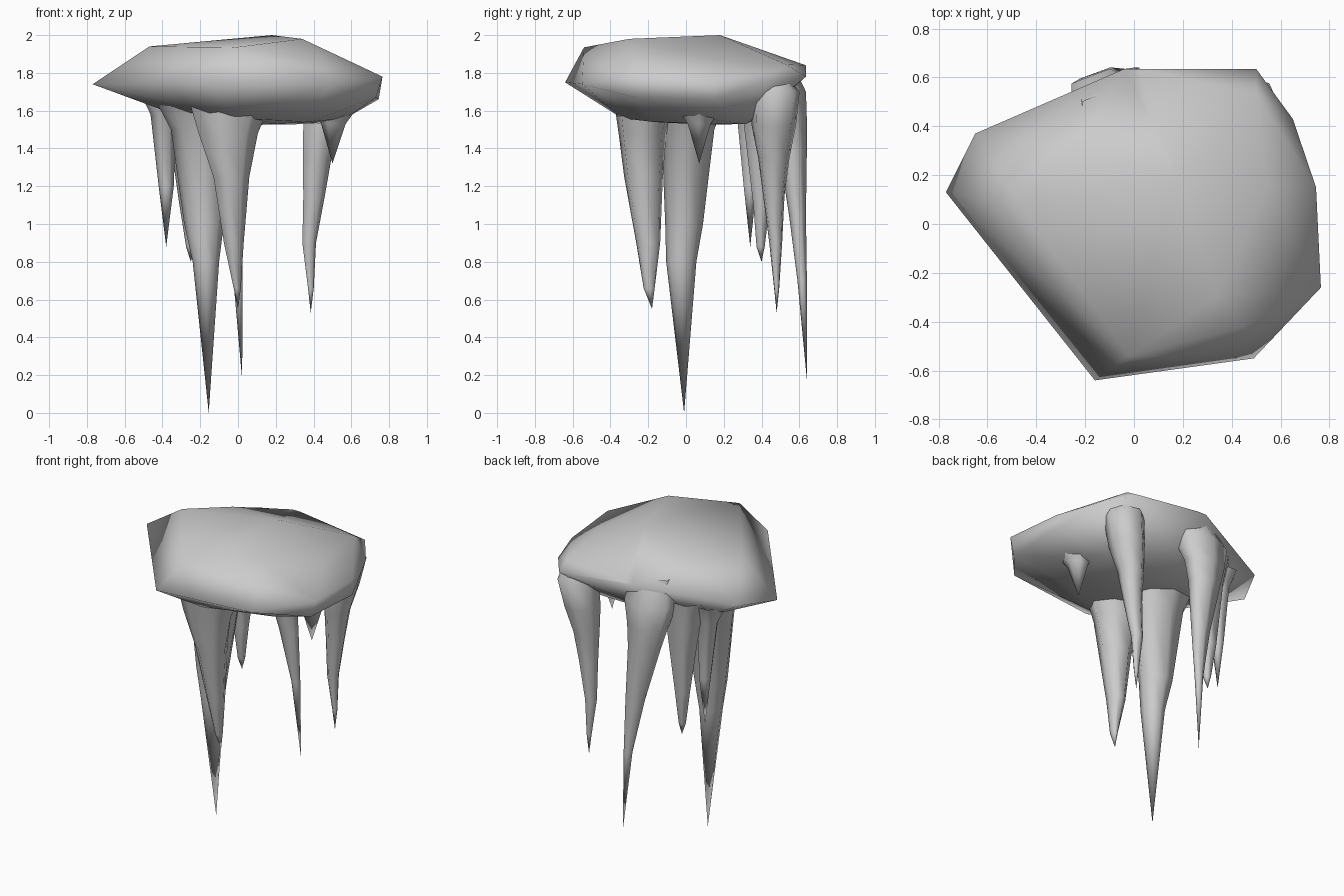
import bpy, bmesh, math


def finish(bm, name):
    bmesh.ops.recalc_face_normals(bm, faces=bm.faces)
    for f in bm.faces:
        f.smooth = True
    me = bpy.data.meshes.new(name)
    bm.to_mesh(me)
    bm.free()
    ob = bpy.data.objects.new(name, me)
    bpy.context.collection.objects.link(ob)
    return ob


def hull(name, pts):
    bm = bmesh.new()
    for p in pts:
        bm.verts.new(p)
    res = bmesh.ops.convex_hull(bm, input=bm.verts)
    loose = {v for v in res["geom_interior"] if isinstance(v, bmesh.types.BMVert)}
    bmesh.ops.delete(bm, geom=list(loose), context='VERTS')
    return finish(bm, name)


def spike(name, tip, rings, sides=7, turn=0.0):
    """Loft rings of (x, y, z, half width x, half width y) down to a tip, open inside the slab."""
    bm = bmesh.new()
    loops = []
    for x, y, z, rx, ry in rings:
        loops.append([bm.verts.new((x + rx * math.cos(turn + 2 * math.pi * i / sides),
                                    y + ry * math.sin(turn + 2 * math.pi * i / sides), z))
                      for i in range(sides)])
    for a, b in zip(loops, loops[1:]):
        for i in range(sides):
            j = (i + 1) % sides
            bm.faces.new((a[i], a[j], b[j], b[i]))
    end = bm.verts.new(tip)
    for i in range(sides):
        bm.faces.new((loops[-1][i], loops[-1][(i + 1) % sides], end))
    return finish(bm, name)


# Rock slab: rim, top and underside points
rim = [(-.77, .13, 1.74), (-.65, .37, 1.76), (-.04, .635, 1.84), (.02, .635, 1.84),
       (.50, .635, 1.78), (.65, .43, 1.76), (.745, .15, 1.66), (.745, .15, 1.76),
       (.765, -.26, 1.78), (.73, -.27, 1.67), (.49, -.55, 1.74), (-.16, -.64, 1.75)]
top = [(-.47, .08, 1.94), (-.02, -.54, 1.935), (.34, -.30, 1.98), (.18, .18, 2.0),
       (-.25, .30, 1.93), (.50, .53, 1.845), (.45, -.42, 1.87), (.55, .15, 1.87)]
under = [(-.39, .10, 1.60), (-.39, .34, 1.61), (-.15, -.33, 1.58), (-.02, -.34, 1.56),
         (.38, -.17, 1.54), (.57, .08, 1.56), (.44, .32, 1.53), (.10, .12, 1.525),
         (-.05, .40, 1.57)]
hull("rock_slab", rim + top + under)

# Hanging spikes, flared where they grow out of the slab
spike("main_spike", (-.155, -.01, 0.0),
      [(-.17, 0, 1.66, .27, .21), (-.175, .01, 1.50, .18, .14), (-.18, -.01, 1.0, .105, .10),
       (-.17, -.025, .8, .07, .08)], 8)
spike("front_spike", (.0, -.18, .55),
      [(-.05, -.21, 1.68, .24, .18), (-.06, -.23, 1.48, .165, .13), (-.04, -.225, 1.25, .10, .105),
       (-.025, -.2, .9, .055, .065), (-.005, -.195, .66, .02, .03)])
spike("back_spike", (.022, .64, .175),
      [(-.08, .44, 1.86, .15, .12), (-.10, .515, 1.70, .18, .12), (-.10, .55, 1.55, .14, .09),
       (-.085, .565, 1.40, .11, .075), (-.035, .59, 1.05, .065, .045), (0, .615, .7, .028, .025)],
      6, math.pi / 6)
spike("right_back_spike", (.385, .48, .53),
      [(.44, .44, 1.80, .08, .08), (.475, .475, 1.70, .125, .13), (.445, .465, 1.52, .11, .12),
       (.415, .465, 1.35, .08, .085), (.40, .465, 1.15, .06, .058), (.375, .475, .9, .038, .035),
       (.385, .48, .66, .016, .014)])
spike("left_back_spike", (-.38, .34, .88),
      [(-.40, .32, 1.70, .12, .12), (-.395, .33, 1.58, .068, .07), (-.38, .34, 1.2, .04, .04)], 6)
spike("inner_back_spike", (-.25, .40, .80),
      [(-.25, .38, 1.72, .18, .13), (-.25, .39, 1.55, .125, .10), (-.255, .40, 1.1, .055, .05),
       (-.25, .395, .88, .025, .025)], 6)
spike("small_right_spike", (.50, .07, 1.32),
      [(.51, .07, 1.64, .14, .15), (.505, .07, 1.53, .065, .07)], 6)
